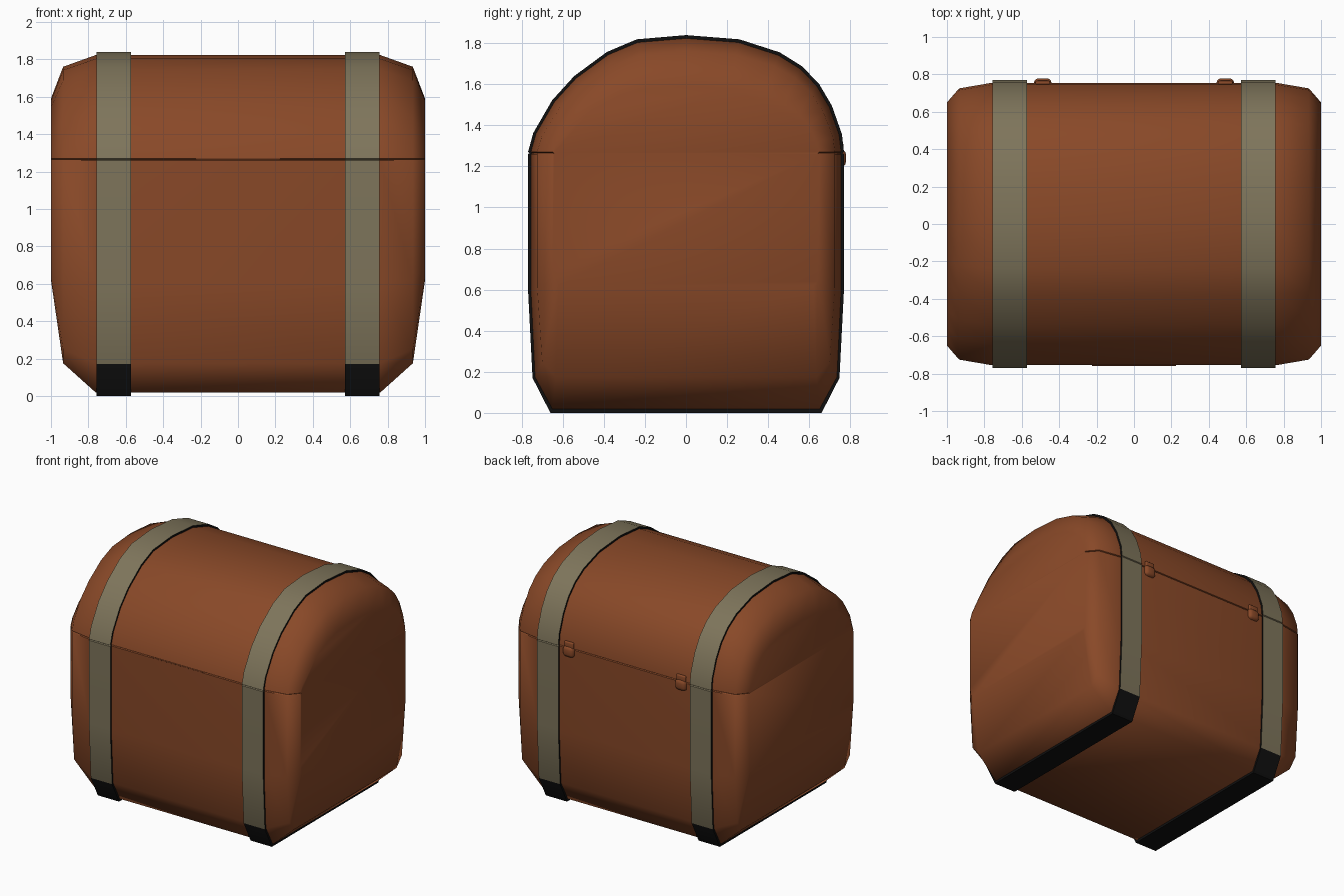
import bpy, bmesh

if "Cube" in bpy.data.objects:
    bpy.data.objects.remove(bpy.data.objects["Cube"])

def material(name, rgb):
    m = bpy.data.materials.new(name)
    m.diffuse_color = (*rgb, 1)
    m.use_nodes = True
    m.node_tree.nodes["Principled BSDF"].inputs["Base Color"].default_value = m.diffuse_color
    return m

BROWN = material("brown_leather", (0.25, 0.066, 0.021))
BAND = material("olive_grey_metal", (0.21, 0.178, 0.105))
BLACK = material("black", (0.005, 0.005, 0.005))
SEAM = 1.265

def finish(bm, name, mats, angle):
    bmesh.ops.recalc_face_normals(bm, faces=bm.faces[:])
    me = bpy.data.meshes.new(name)
    bm.to_mesh(me)
    bm.free()
    for m in mats:
        me.materials.append(m)
    ob = bpy.data.objects.new(name, me)
    bpy.context.collection.objects.link(ob)
    bpy.ops.object.select_all(action='DESELECT')
    ob.select_set(True)
    bpy.context.view_layer.objects.active = ob
    bpy.ops.object.shade_smooth_by_angle(angle=angle)
    return ob

def loft(rings):
    """Closed skin through rings of (x, [(y, z), ...]) with capped ends."""
    bm = bmesh.new()
    vs = [[bm.verts.new((x, y, z)) for y, z in ring] for x, ring in rings]
    n = len(vs[0])
    for a, b in zip(vs, vs[1:]):
        for i in range(n):
            j = (i + 1) % n
            bm.faces.new((a[i], a[j], b[j], b[i]))
    bm.faces.new(vs[0])
    bm.faces.new(vs[-1])
    return bm

def mirrored(half):
    """Both ends in x from the outermost ring inwards."""
    return [(-x, r) for x, r in half] + [(x, r) for x, r in reversed(half)]

def body_ring(right):
    # right half profile bottom-up, with a small chamfer at the seam
    y = right[-1][0]
    pts = right + [(y, SEAM - 0.005), (y - 0.008, SEAM)]
    return pts + [(-py, pz) for py, pz in reversed(pts)]

# domed lid profile, back (+y) to front, relative to the seam
ARC = [(.745, .09), (.697, .225), (.635, .33), (.553, .413), (.448, .478), (.255, .54),
       (0, .56), (-.235, .54), (-.378, .48), (-.535, .365), (-.64, .25), (-.73, .095)]

def lid_ring(half, height):
    arc = [(y * half / .755, SEAM + z * height / .56) for y, z in ARC]
    return ([(half - 0.008, SEAM), (half, SEAM + 0.005)] + arc
            + [(-half, SEAM + 0.005), (-half + 0.008, SEAM)])

# chest body
body = [(1.0, body_ring([(.62, .62), (.64, .64), (.65, .70)])),
        (.935, body_ring([(.635, .175), (.70, .25), (.725, .62)])),
        (.76, body_ring([(.65, .018), (.735, .175), (.755, .60)]))]
finish(loft(mirrored(body)), "chest_body", [BROWN], 0.87)

# domed lid
lid = [(1.0, lid_ring(.65, .325)), (.935, lid_ring(.725, .495)), (.76, lid_ring(.755, .558))]
finish(loft(mirrored(lid)), "chest_lid", [BROWN], 0.87)

# metal straps around body and lid, black on their edges and feet
for side, s in (("left", -1), ("right", 1)):
    for part, ring in (("body", body_ring([(.66, 0), (.747, .17), (.769, .60)])),
                       ("lid", lid_ring(.769, .574))):
        bm = loft([(s * .572, ring), (s * .757, ring)])
        bmesh.ops.recalc_face_normals(bm, faces=bm.faces[:])
        for f in bm.faces:
            if abs(f.normal.x) > 0.5 or f.calc_center_median().z < 0.17:
                f.material_index = 1
        finish(bm, f"{side}_{part}_strap", [BAND, BLACK], 0.55)

def block(name, centre, size, bevel):
    bm = bmesh.new()
    bmesh.ops.create_cube(bm, size=1)
    for v in bm.verts:
        v.co = [c + a * b for c, a, b in zip(centre, v.co, size)]
    bmesh.ops.bevel(bm, geom=bm.edges[:], offset=bevel, segments=3, profile=0.5, affect='EDGES')
    return finish(bm, name, [BROWN], 0.7)

# hinges on the back
for side, s in (("left", -1), ("right", 1)):
    block(f"{side}_hinge_barrel", (s * .488, .75, 1.24), (.095, .058, .085), .026)
    block(f"{side}_hinge_leaf", (s * .488, .745, 1.285), (.08, .042, .06), .008)

# thin lip along the front of the lid
block("front_lip", (0, -.752, SEAM), (.45, .012, .008), .002)
